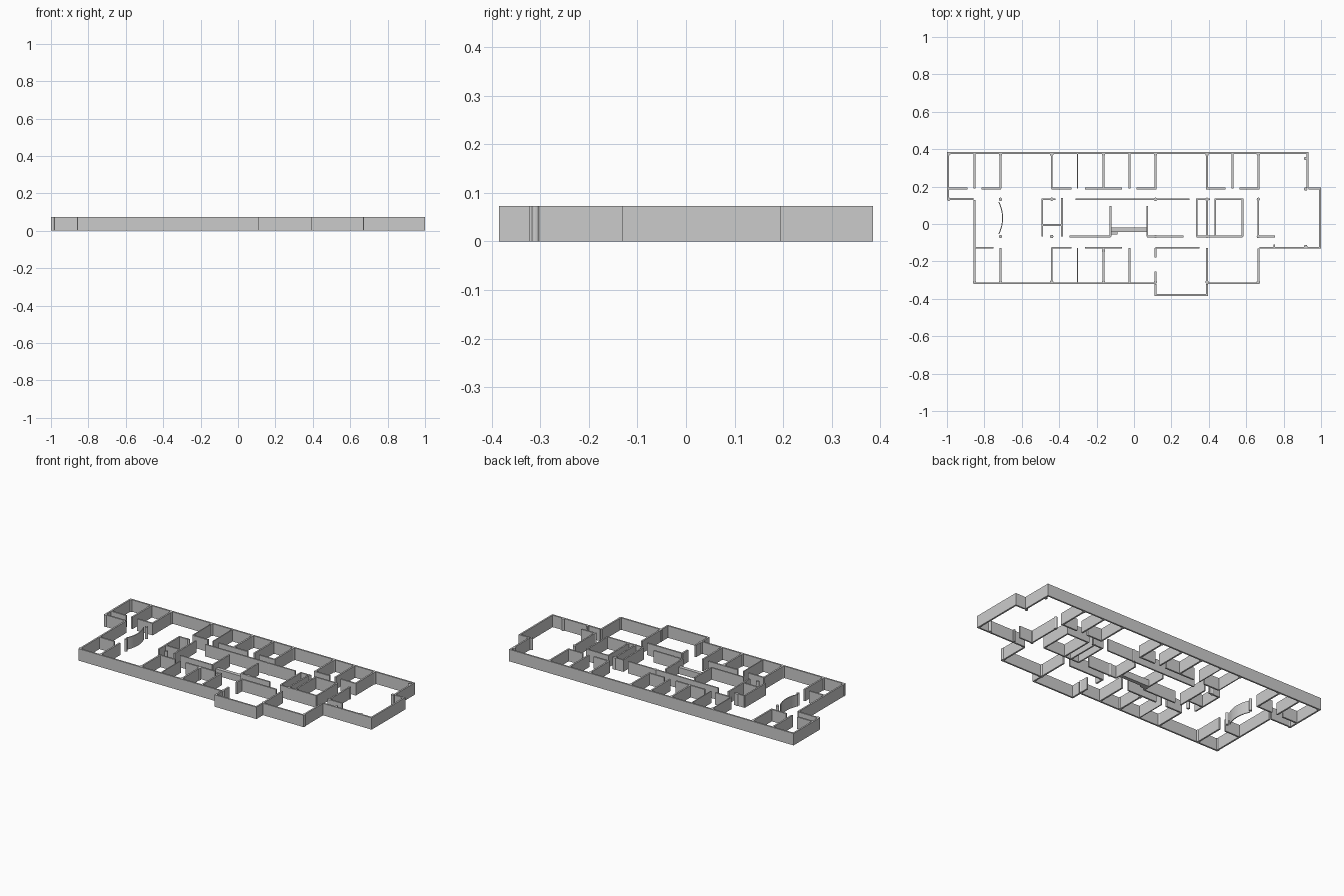
import bpy, bmesh
from math import cos, sin, pi

if "Cube" in bpy.data.objects:
    bpy.data.objects.remove(bpy.data.objects["Cube"])

H, T = 0.073, 0.010   # wall height and thickness


def finish(name, bm):
    mesh = bpy.data.meshes.new(name)
    bm.to_mesh(mesh)
    bm.free()
    ob = bpy.data.objects.new(name, mesh)
    bpy.context.collection.objects.link(ob)
    return ob


def box(bm, x0, x1, y0, y1, z0=0, z1=H):
    vs = bmesh.ops.create_cube(bm, size=1)["verts"]
    for v in vs:
        v.co = ((x0 + x1) / 2 + v.co.x * (x1 - x0),
                (y0 + y1) / 2 + v.co.y * (y1 - y0),
                (z0 + z1) / 2 + v.co.z * (z1 - z0))


def walls(name, along_x=(), along_y=(), t=T):
    # along_x: (y, x0, x1, x0, x1, ...)   along_y: (y0, y1, x, x, ...)
    bm, h = bmesh.new(), t / 2
    for y, *xs in along_x:
        for a, b in zip(xs[::2], xs[1::2]):
            box(bm, a, b, y - h, y + h)
    for a, b, *xs in along_y:
        for x in xs:
            box(bm, x - h, x + h, a, b)
    return finish(name, bm)


# outer shell: closed outline, extruded inward
outline = [(-1, .385), (.932, .385), (.932, .195), (1, .195), (1, -.132),
           (.67, -.132), (.67, -.322), (.395, -.322), (.395, -.385),
           (.11, -.385), (.11, -.322), (-.858, -.322), (-.858, .128), (-1, .128)]
bm = bmesh.new()
for i, (x0, y0) in enumerate(outline):
    x1, y1 = outline[(i + 1) % len(outline)]
    if y0 == y1:
        s = -1 if x1 > x0 else 1
        box(bm, min(x0, x1), max(x0, x1), min(y0, y0 + s * T), max(y0, y0 + s * T))
    else:
        s = -1 if y1 < y0 else 1
        box(bm, min(x0, x0 + s * T), max(x0, x0 + s * T), min(y0, y1), max(y0, y1))
finish("outer_walls", bm)

# rear room row
walls("rear_rooms",
      [(.19, -.99, -.89, -.815, -.71, -.44, -.335, -.263, -.065, .013, .12,
        .385, .49, .565, .67)],
      [(.19, .38, -.853, -.714, -.163, -.024, .115, .39, .527, .665)])
walls("rear_thin_partitions", [], [(.19, .38, -.44, -.302)], .006)

# front room row
walls("front_rooms",
      [(-.127, -.853, -.75, -.44, -.335, -.263, -.065, .115, .35)],
      [(-.317, -.127, -.714, -.44, -.163, -.024, .39),
       (-.18, -.127, .115), (-.317, -.255, .115), (-.127, -.11, .75)])
walls("front_thin_partition", [], [(-.317, -.127, -.302)], .006)

# central core rooms
walls("core_rooms",
      [(.132, -.49, -.42, -.312, .297, .335, .405, .43, .58),
       (-.005, -.49, -.385),
       (-.067, -.345, -.125, .07, .265, .335, .58, .665, .755)],
      [(-.067, .135, -.49, .335, .58, .665), (-.067, .14, -.385),
       (-.067, .095, -.126, .07), (-.067, .135, .435, .39)], .009)

# stair landing and step
bm = bmesh.new()
box(bm, -.126, .07, -.043, -.02, 0, .04)
box(bm, -.126, -.088, -.055, -.043, 0, .02)
finish("stair_block", bm)

# round columns
bm = bmesh.new()
grid = [-.714, -.44, .115, .39, .665]
spots = [(x, y) for y in (.372, .132, -.067, -.31) for x in grid]
spots += [(-.99, .375), (-.99, .132), (-.163, .372), (-.163, -.143), (-.163, -.31),
          (-.853, -.31), (.918, .35), (.918, .187), (.918, -.12)]
for x, y in spots:
    vs = bmesh.ops.create_cone(bm, cap_ends=True, segments=16, radius1=.009,
                               radius2=.009, depth=H)["verts"]
    bmesh.ops.translate(bm, verts=vs, vec=(x, y, H / 2))
finish("columns", bm)

# curved screen wall
bm = bmesh.new()
R, A, N, t = .19, .47, 16, .005
cx = -.70 - R
prev = None
for i in range(N + 1):
    a = -A + 2 * A * i / N
    ring = [bm.verts.new((cx + r * cos(a), .032 + r * sin(a), z))
            for r, z in ((R, 0), (R - t, 0), (R - t, H), (R, H))]
    if prev:
        for k in range(4):
            j = (k + 1) % 4
            bm.faces.new((prev[k], ring[k], ring[j], prev[j]))
    else:
        bm.faces.new(ring)
    prev = ring
bm.faces.new(prev[::-1])
bmesh.ops.recalc_face_normals(bm, faces=bm.faces)
finish("curved_wall", bm)
